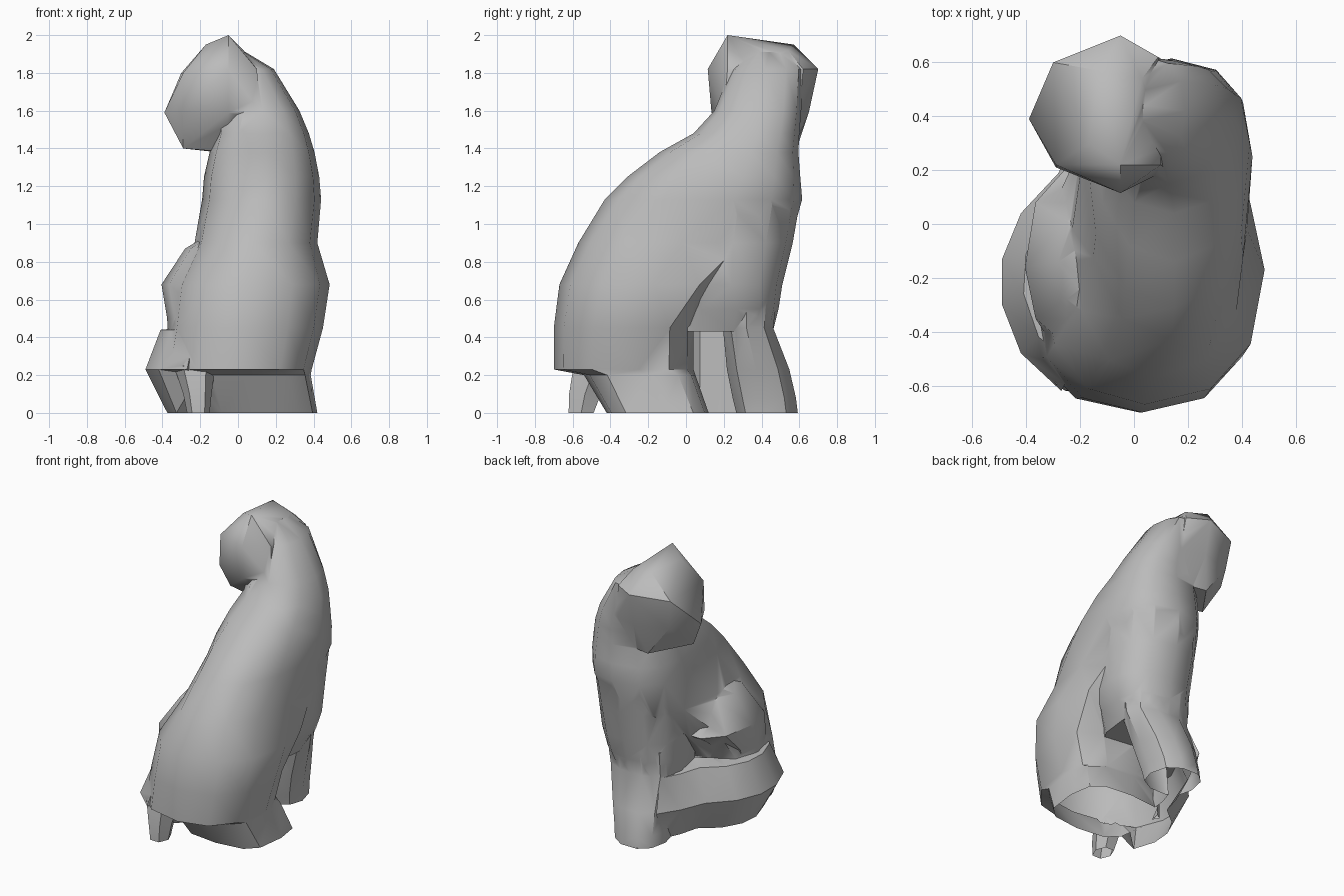
import bpy, bmesh, math
from mathutils import Vector

if "Cube" in bpy.data.objects:
    bpy.data.objects.remove(bpy.data.objects["Cube"])

fur = bpy.data.materials.new("grey_fur")
fur.diffuse_color = (0.5, 0.5, 0.5, 1)
fur.use_nodes = True
fur.node_tree.nodes["Principled BSDF"].inputs["Base Color"].default_value = fur.diffuse_color


def finish(name, bm):
    """Turn a bmesh into a grey object."""
    bmesh.ops.triangulate(bm, faces=bm.faces[:])
    bmesh.ops.recalc_face_normals(bm, faces=bm.faces[:])
    me = bpy.data.meshes.new(name)
    bm.to_mesh(me)
    bm.free()
    me.materials.append(fur)
    ob = bpy.data.objects.new(name, me)
    bpy.context.collection.objects.link(ob)
    return ob


def loft(name, rings):
    """Skin a closed solid over a list of equal-length point rings."""
    bm = bmesh.new()
    rows = [[bm.verts.new(p) for p in r] for r in rings]
    n = len(rows[0])
    for a, b in zip(rows, rows[1:]):
        for i in range(n):
            j = (i + 1) % n
            bm.faces.new((a[i], a[j], b[j], b[i]))
    bm.faces.new(rows[0])
    bm.faces.new(rows[-1])
    return finish(name, bm)


def hull(name, pts):
    """Convex solid around a few corner points."""
    bm = bmesh.new()
    for p in pts:
        bm.verts.new(p)
    res = bmesh.ops.convex_hull(bm, input=bm.verts[:])
    inside = [v for v in res["geom_interior"] if isinstance(v, bmesh.types.BMVert)]
    bmesh.ops.delete(bm, geom=inside, context="VERTS")
    return finish(name, bm)


def oval(z, x0, x1, y0, y1, cx=None, cy=None, power=0.86, n=12):
    """Lopsided oval: its four sides reach x0, x1, y0, y1 around (cx, cy)."""
    cx = (x0 + x1) / 2 if cx is None else cx
    cy = (y0 + y1) / 2 if cy is None else cy
    pts = []
    for i in range(n):
        a = 2 * math.pi * i / n
        c, s = math.cos(a), math.sin(a)
        c = math.copysign(abs(c) ** power, c)
        s = math.copysign(abs(s) ** power, s)
        pts.append((cx + c * (x1 - cx if c > 0 else cx - x0),
                    cy + s * (y1 - cy if s > 0 else cy - y0), z))
    return pts


def ovals(name, rows, n=12):
    return loft(name, [oval(*r, n=n) for r in rows])


# Hindquarters, arched back and neck
body = ovals("body", [
    (0.00, -0.19, 0.42, -0.42, 0.12, 0.12, -0.12, 0.6),
    (0.20, -0.26, 0.385, -0.54, 0.05, 0.05, -0.20, 0.65),
    (0.23, -0.41, 0.39, -0.70, 0.04, 0.02, -0.25),
    (0.45, -0.37, 0.45, -0.70, 0.04, 0.03, -0.24),
    (0.68, -0.34, 0.485, -0.67, 0.27, 0.04, -0.17),
    (0.90, -0.23, 0.42, -0.57, 0.55, 0.08, -0.02),
    (1.13, -0.19, 0.44, -0.43, 0.615, 0.14, 0.25),
    (1.25, -0.18, 0.43, -0.31, 0.605, 0.15, 0.30),
    (1.38, -0.15, 0.405, -0.14, 0.595, 0.15, 0.34),
    (1.48, -0.12, 0.375, 0.04, 0.60, 0.15, 0.38),
    (1.60, -0.12, 0.325, 0.15, 0.61, 0.13, 0.40),
    (1.82, -0.14, 0.19, 0.24, 0.62, 0.05, 0.42),
    (1.91, -0.12, 0.04, 0.34, 0.54)])

# Chest and belly
chest = ovals("chest", [
    (0.43, -0.14, 0.30, -0.10, 0.46, 0.10, 0.25),
    (0.55, -0.15, 0.36, -0.08, 0.49, 0.11, 0.27),
    (0.68, -0.16, 0.41, -0.06, 0.51, 0.12, 0.24),
    (0.90, -0.17, 0.415, -0.02, 0.565, 0.12, 0.25),
    (1.10, -0.15, 0.42, 0.10, 0.60, 0.13, 0.28)])

# Front legs standing close together, ending in the paws
legs = ovals("front_legs", [
    (0.00, -0.13, 0.21, 0.26, 0.60, 0.02, 0.41),
    (0.08, -0.13, 0.22, 0.24, 0.59, 0.03, 0.40),
    (0.23, -0.13, 0.26, 0.21, 0.555, 0.05, 0.37),
    (0.45, -0.13, 0.33, 0.19, 0.468, 0.10, 0.32),
    (0.62, -0.13, 0.35, 0.19, 0.49, 0.10, 0.32)], n=10)

# Left thigh bulging above the tail
thigh = ovals("thigh", [
    (0.36, -0.37, 0.05, -0.48, -0.10, -0.15, -0.28),
    (0.50, -0.375, 0.05, -0.48, -0.04, -0.15, -0.25),
    (0.68, -0.405, 0.05, -0.46, 0.22, -0.17, -0.16),
    (0.87, -0.28, 0.05, -0.36, 0.10, -0.1, -0.14),
    (0.93, -0.18, 0.03, -0.25, -0.02)], n=10)

# Left hind foot under the rump
foot = ovals("hind_foot", [
    (0.00, -0.27, -0.15, -0.63, -0.48),
    (0.10, -0.29, -0.14, -0.63, -0.44),
    (0.25, -0.34, -0.12, -0.61, -0.35)], n=6)

# Tail wrapped round the left side to the front paws
tail_rings = []
for x, y in [(-0.27, -0.62), (-0.42, -0.48), (-0.49, -0.30), (-0.49, -0.13),
             (-0.42, 0.04), (-0.28, 0.19), (-0.21, 0.36), (-0.12, 0.50)]:
    inward = (Vector((0.06, -0.02)) - Vector((x, y))).normalized()
    deep = 0.34 if y < 0 else 0.22
    tail_rings.append([(x + inward.x * d, y + inward.y * d, z) for d, z in
                       ((0, 0.23), (0.09, 0.44), (deep, 0.46), (deep, 0), (0.13, 0))])
# The hind end lifts off the ground
tail_rings[0] = [(x, y, max(z, 0.2)) for x, y, z in tail_rings[0]]
tail = loft("tail", tail_rings)

# Head turned towards the left side: ears, crown, cheeks, muzzle, chin
head = hull("head", [
    (-0.05, 0.22, 2.00), (-0.17, 0.30, 1.95), (-0.13, 0.57, 1.95), (0.03, 0.54, 1.92),
    (-0.05, 0.115, 1.82), (-0.29, 0.22, 1.80), (-0.30, 0.60, 1.80),
    (-0.05, 0.70, 1.82), (0.10, 0.22, 1.82), (0.09, 0.62, 1.82),
    (-0.39, 0.39, 1.59), (-0.29, 0.21, 1.59), (-0.05, 0.135, 1.59), (-0.27, 0.58, 1.59),
    (-0.05, 0.65, 1.59), (0.12, 0.60, 1.59), (0.12, 0.20, 1.59),
    (-0.29, 0.33, 1.40), (-0.11, 0.58, 1.38), (-0.05, 0.30, 1.38), (0.05, 0.55, 1.38)])

# Fuse the parts into a single skin
for part in [chest, legs, thigh, foot, tail, head]:
    mod = body.modifiers.new("fuse", "BOOLEAN")
    mod.operation = "UNION"
    mod.solver = "EXACT"
    mod.object = part
    bpy.context.view_layer.objects.active = body
    bpy.ops.object.modifier_apply(modifier=mod.name)
    bpy.data.objects.remove(part)

# Leave the hollow figure open where it meets the ground
bm = bmesh.new()
bm.from_mesh(body.data)
floor = [f for f in bm.faces if all(v.co.z < 0.002 for v in f.verts)]
bmesh.ops.delete(bm, geom=floor, context="FACES")
bm.to_mesh(body.data)
bm.free()

body.name = "sitting_cat"
bpy.ops.object.select_all(action="DESELECT")
body.select_set(True)
bpy.context.view_layer.objects.active = body
bpy.ops.object.shade_smooth_by_angle(angle=math.radians(40))
